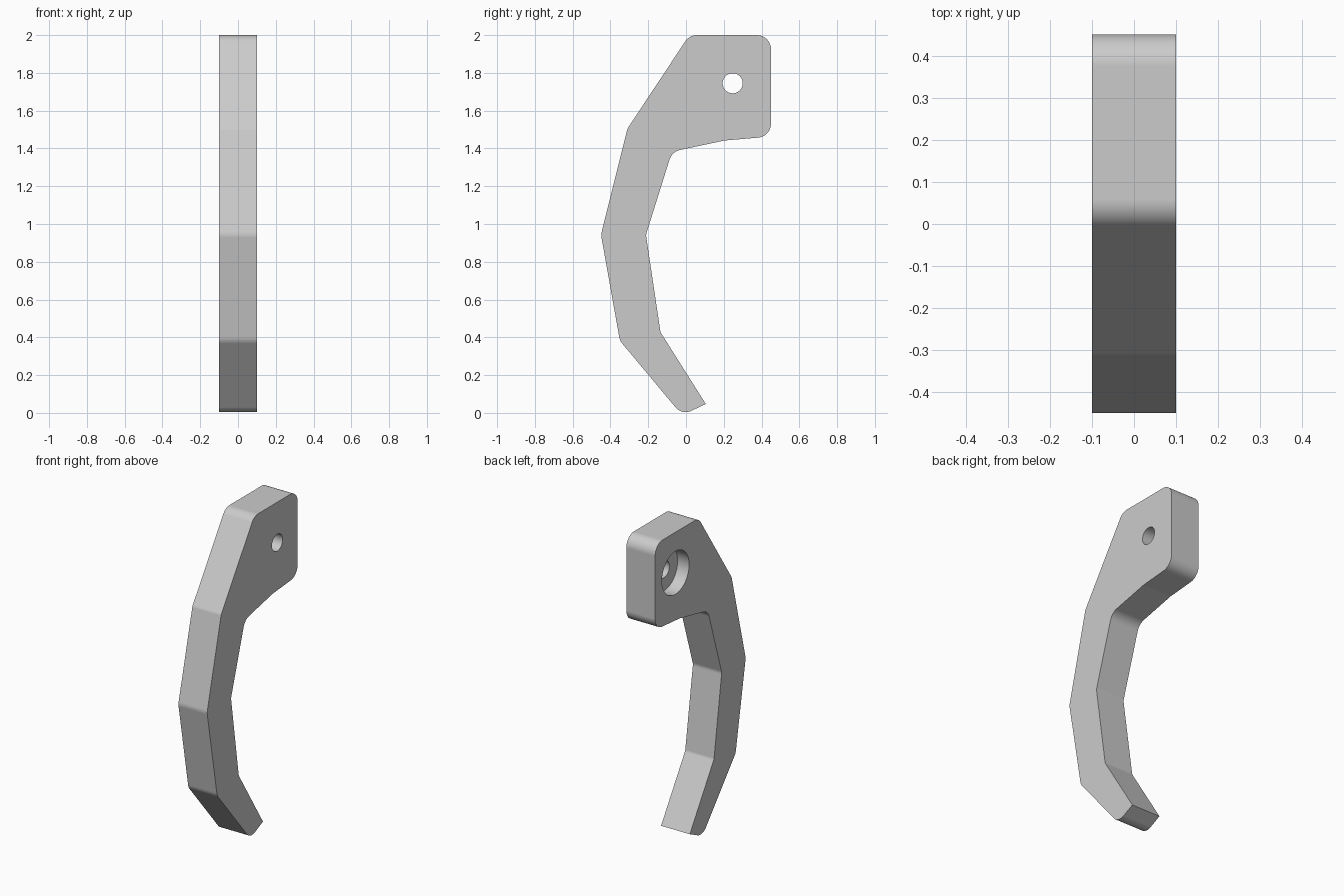
import bpy
import bmesh
import math
from mathutils import Vector, Matrix

default = bpy.data.objects.get("Cube")
if default:
    bpy.data.objects.remove(default, do_unlink=True)

HALF = 0.1            # half thickness along x
HOLE = (0.247, 1.745)  # hole centre in y, z

# Side outline: y, z, corner radius
OUTLINE = [
    (0.018, 2.0, 0.075), (-0.31, 1.505, 0.05), (-0.45, 0.943, 0.07),
    (-0.35, 0.382, 0.07), (-0.021, -0.012, 0.07), (0.105, 0.047, 0),
    (-0.135, 0.427, 0.04), (-0.212, 0.943, 0.05), (-0.074, 1.383, 0.075),
    (0.204, 1.442, 0), (0.45, 1.463, 0.075), (0.45, 2.0, 0.075),
]


def rounded(points):
    """Replace each corner that has a radius with a tangent arc."""
    result = []
    for i, (y, z, r) in enumerate(points):
        corner = Vector((y, z))
        if r == 0:
            result.append(corner)
            continue
        before = (Vector(points[i - 1][:2]) - corner).normalized()
        after = (Vector(points[(i + 1) % len(points)][:2]) - corner).normalized()
        half = before.angle(after) / 2
        centre = corner + (before + after).normalized() * r / math.sin(half)
        start = corner + before * r / math.tan(half) - centre
        turn = before.angle_signed(after)
        sweep = math.copysign(math.pi - 2 * half, turn)
        steps = max(3, math.ceil(abs(sweep) / math.radians(5.5)))
        for s in range(steps + 1):
            # angle_signed is clockwise positive, so the arc turns the other way
            result.append(centre + Matrix.Rotation(sweep * s / steps, 2) @ start)
    return result


def add_object(name, bm):
    bmesh.ops.recalc_face_normals(bm, faces=bm.faces)
    mesh = bpy.data.meshes.new(name)
    bm.to_mesh(mesh)
    bm.free()
    obj = bpy.data.objects.new(name, mesh)
    bpy.context.collection.objects.link(obj)
    return obj


def bore(name, radius, x0, x1):
    """Cylinder cutter lying along x."""
    bm = bmesh.new()
    place = Matrix.Translation(((x0 + x1) / 2, *HOLE)) @ Matrix.Rotation(math.pi / 2, 4, 'Y')
    bmesh.ops.create_cone(bm, cap_ends=True, segments=72, radius1=radius,
                          radius2=radius, depth=x1 - x0, matrix=place)
    cutter = add_object(name, bm)
    cutter.hide_render = True
    return cutter


# Curved lever plate
bm = bmesh.new()
face = bm.faces.new([bm.verts.new((-HALF, p.x, p.y)) for p in rounded(OUTLINE)])
extruded = bmesh.ops.extrude_face_region(bm, geom=[face])
moved = [g for g in extruded["geom"] if isinstance(g, bmesh.types.BMVert)]
bmesh.ops.translate(bm, verts=moved, vec=(2 * HALF, 0, 0))
lever = add_object("lever", bm)

grey = bpy.data.materials.new("plain grey")
grey.use_nodes = True
colour = (0.6, 0.6, 0.6, 1)
grey.diffuse_color = colour
grey.node_tree.nodes["Principled BSDF"].inputs["Base Color"].default_value = colour
lever.data.materials.append(grey)

# Through hole and wide recess on the -x side
bpy.context.view_layer.objects.active = lever
lever.select_set(True)
for cutter in (bore("through_hole", 0.053, -0.2, 0.2),
               bore("recess", 0.135, -0.2, -HALF + 0.08)):
    cut = lever.modifiers.new(cutter.name, 'BOOLEAN')
    cut.operation = 'DIFFERENCE'
    cut.solver = 'EXACT'
    cut.object = cutter
    bpy.ops.object.modifier_apply(modifier=cut.name)
    bpy.data.objects.remove(cutter, do_unlink=True)

# Smooth arcs, crisp flats
bpy.ops.object.shade_smooth_by_angle(angle=math.radians(6))
weighted = lever.modifiers.new("weighted_normals", 'WEIGHTED_NORMAL')
weighted.keep_sharp = True
